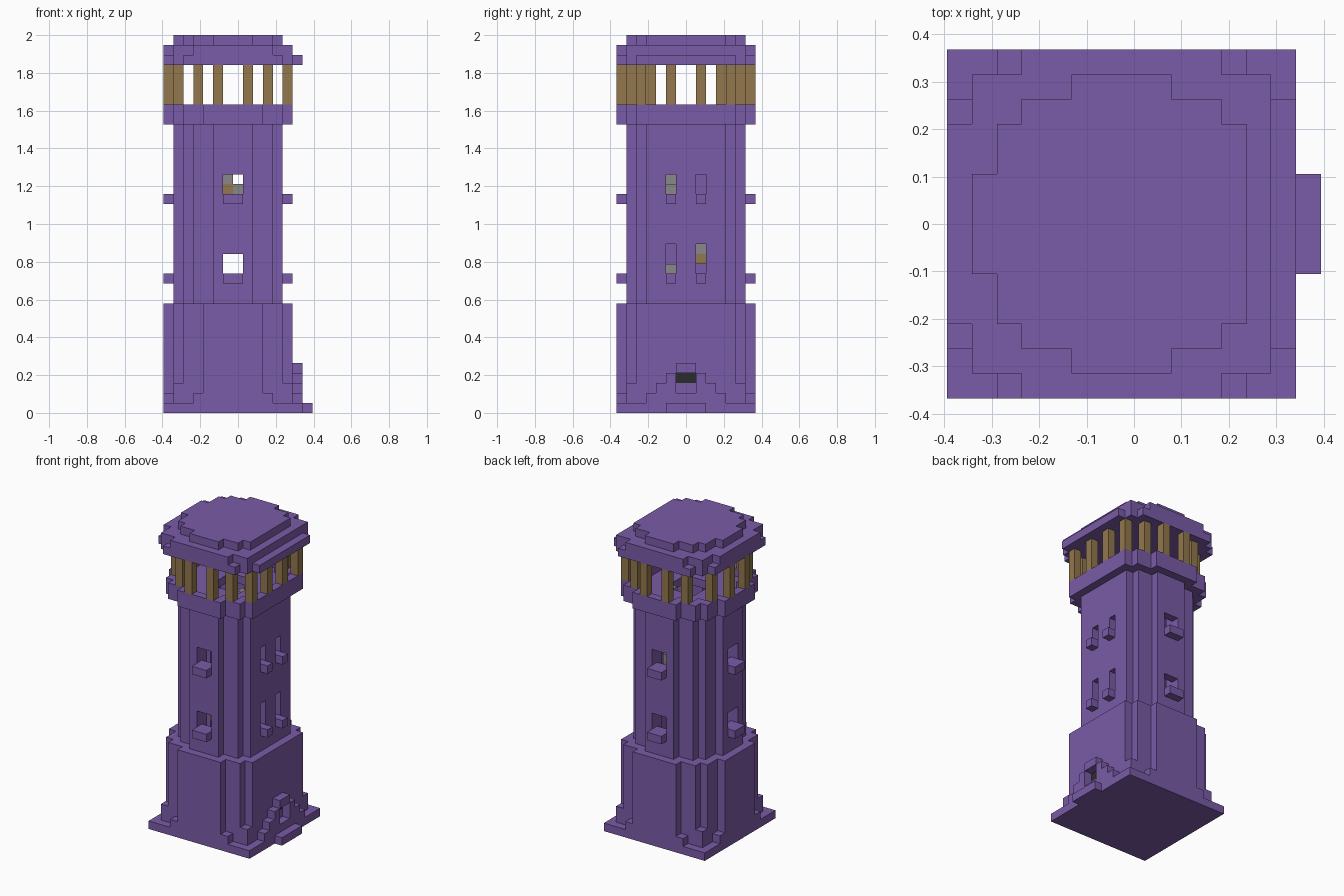
import bpy
import math
from mathutils import Vector

cube = bpy.data.objects.get("Cube")
if cube:
    bpy.data.objects.remove(cube, do_unlink=True)

UNIT = 2 / 38      # edge of one block
N = 14             # blocks across the plan


def material(name, rgb):
    m = bpy.data.materials.new(name)
    m.use_nodes = True
    m.diffuse_color = (*rgb, 1)
    m.node_tree.nodes["Principled BSDF"].inputs["Base Color"].default_value = (*rgb, 1)
    return m


PURPLE = material("purple stone", (0.195, 0.105, 0.392))
WOOD = material("brown wood", (0.287, 0.184, 0.074))
GREY = material("grey stone", (0.246, 0.246, 0.246))
DARK = material("dark doorway", (0.024, 0.024, 0.024))

# The six sides of a block, each as a normal and two in-plane axes
SIDES = []
for axis in range(3):
    for sign in (-1, 1):
        n, u, w = (Vector([float(a == (axis + s) % 3) for a in range(3)]) for s in range(3))
        SIDES.append((n * sign, u, w * sign))


def build(name, cells, mat):
    """Make one object from the outer skin of a set of blocks."""
    index, verts, faces = {}, [], []
    for c in sorted(cells):
        for n, u, w in SIDES:
            if tuple(int(a + b) for a, b in zip(c, n)) in cells:
                continue
            mid = Vector(c) + Vector((0.5, 0.5, 0.5)) + n / 2
            face = []
            for a, b in ((-1, -1), (1, -1), (1, 1), (-1, 1)):
                key = tuple(round(t) for t in mid + (u * a + w * b) / 2)
                if key not in index:
                    index[key] = len(verts)
                    verts.append(((key[0] - 7.5) * UNIT, (key[1] - 7) * UNIT, key[2] * UNIT))
                face.append(index[key])
            faces.append(face)
    mesh = bpy.data.meshes.new(name)
    mesh.from_pydata(verts, [], faces)
    mesh.materials.append(mat)
    bpy.context.collection.objects.link(bpy.data.objects.new(name, mesh))


def box(x0, x1, y0, y1, z0, z1):
    return {(x, y, z) for x in range(x0, x1) for y in range(y0, y1) for z in range(z0, z1)}


def plan(insets, width=N):
    """Symmetric stepped outline; insets run from the edge to the middle."""
    return {(x, y) for x in range(width) for y in range(N)
            if insets[min(x, N - 1 - x)] <= min(y, N - 1 - y)}


def interior(p):
    return {(x, y) for x, y in p
            if all((x + a, y + b) in p for a in (-1, 0, 1) for b in (-1, 0, 1))}


def raised(p, z0, z1):
    return {(x, y, z) for x, y in p for z in range(z0, z1)}


def flip_y(cells):
    return cells | {(x, N - 1 - y, z) for x, y, z in cells}


def flip_x(cells):
    return cells | {(N - 1 - x, y, z) for x, y, z in cells}


wide = plan((4, 2, 1, 1, 0, 0, 0), 13)
narrow = plan((7, 5, 3, 2, 2, 1, 1), 12)
hollow = interior(narrow)

# Ground slab with doorstep
build("ground_slab", box(0, N, 0, N, 0, 1) | box(14, 15, 5, 9, 0, 1), PURPLE)

# Thick base with a door niche
doorway = box(12, 13, 6, 8, 3, 4)
build("base_wall", raised(wide - hollow, 1, 11) - doorway, PURPLE)
build("door", doorway, DARK)

# Small stepped footings at the corners
footing = box(3, 4, 0, 1, 1, 2) | box(1, 2, 1, 2, 1, 3)
build("corner_footings", flip_y(flip_x(footing) | box(0, 1, 3, 4, 1, 2)), PURPLE)

# Stepped door surround
surround = box(13, 14, 6, 7, 4, 5) | box(13, 14, 6, 7, 1, 2)
for step in range(3):
    surround |= box(13, 14, 3 + step, 4 + step, 1, 2 + step)
build("door_surround", flip_y(surround), PURPLE)

# Shaft with windows and sills on all four sides
shaft = raised(narrow - hollow, 11, 29)
sills = set()
for z, side_height in ((14, 3), (22, 2)):
    shaft -= flip_y(box(6, 8, 1, 2, z, z + 2))
    shaft -= box(1, 2, 6, 8, z, z + 2)
    shaft -= flip_y(box(11, 12, 5, 6, z, z + side_height))
    sills |= flip_y(box(6, 8, 0, 1, z - 1, z) | box(12, 13, 5, 6, z - 1, z))
    sills |= box(0, 1, 6, 8, z - 1, z)
build("shaft_wall", shaft, PURPLE)
build("window_sills", sills, PURPLE)

# Spiral stair: grey treads on wooden supports
treads, supports = set(), set()
for z in range(2, 30):
    angle = math.radians(180 - 36 * (z - 15))
    x, y = int(7 + 2 * math.cos(angle)), int(7.12 + 2 * math.sin(angle))
    treads.add((x, y, z))
    supports.add((x, y, z - 1))
build("stair_treads", treads, GREY)
build("stair_supports", supports - treads, WOOD)

# Gallery floor, parapet and posts
floor = raised(wide, 29, 30) - box(5, 9, 5, 9, 29, 30)
build("gallery", floor | raised(wide - interior(wide), 30, 31), PURPLE)
posts = set()
for x, y in ((0, 5), (1, 3), (3, 1), (5, 0), (8, 0), (10, 1), (12, 2), (12, 5)):
    posts |= box(x, x + 1, y, y + 1, 31, 35)
build("gallery_posts", flip_y(posts), WOOD)

# Stepped roof
roof = raised(plan((2, 1, 0, 0, 0, 0, 0)), 35, 36)
roof |= raised(plan((3, 1, 1, 0, 0, 0, 0), 13), 36, 37) | raised(narrow, 37, 38)
build("roof", roof, PURPLE)
